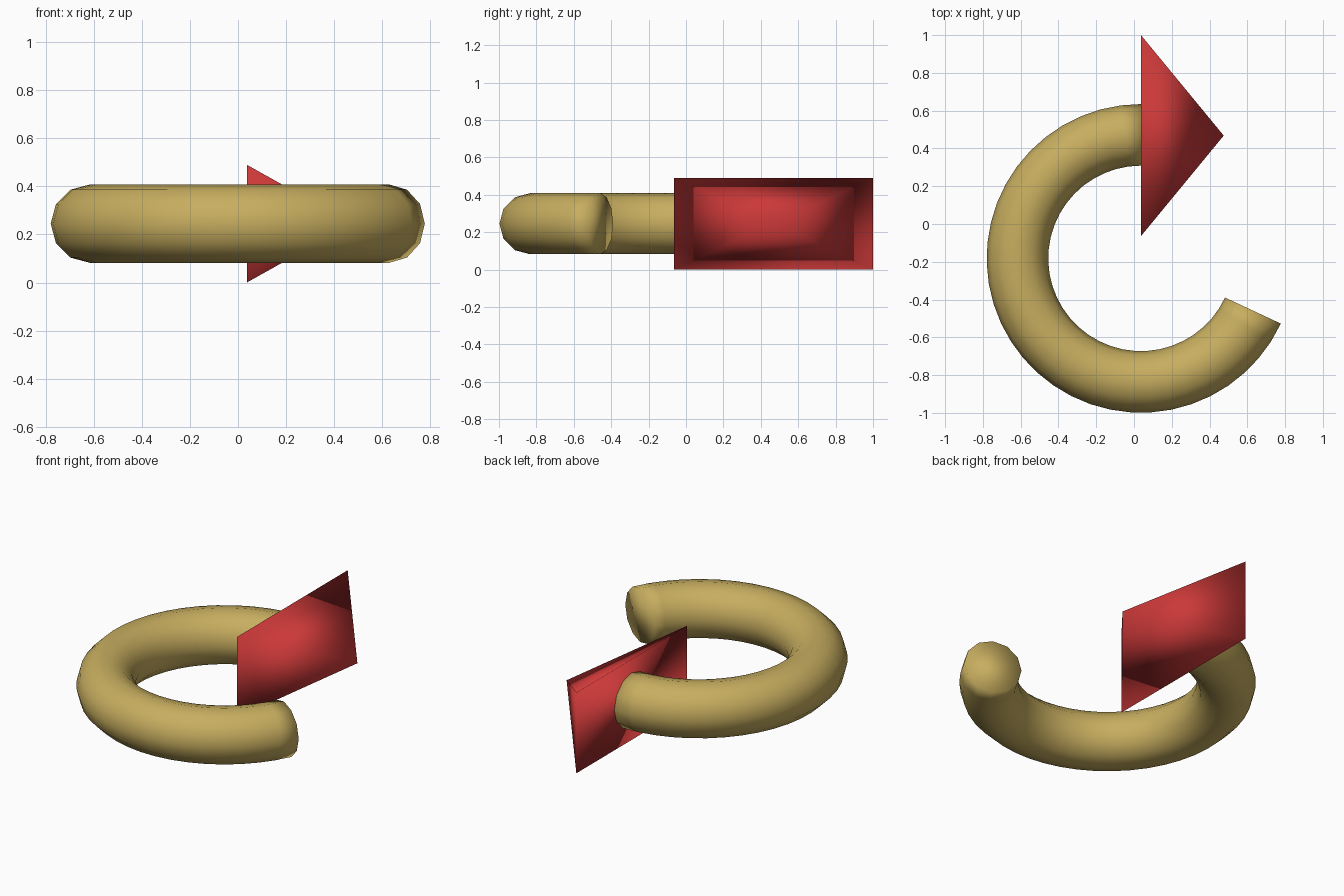
import bpy, bmesh
from math import radians, sqrt
from mathutils import Matrix, Vector

cube = bpy.data.objects.get("Cube")
if cube:
    bpy.data.objects.remove(cube, do_unlink=True)


def material(name, rgb):
    mat = bpy.data.materials.new(name)
    mat.use_nodes = True
    color = (*rgb, 1.0)
    mat.diffuse_color = color
    mat.node_tree.nodes["Principled BSDF"].inputs["Base Color"].default_value = color
    return mat


def finish(bm, name, mat):
    """Turn a bmesh into a smooth-shaded, coloured object."""
    bmesh.ops.recalc_face_normals(bm, faces=bm.faces)
    for face in bm.faces:
        face.smooth = True
    mesh = bpy.data.meshes.new(name)
    bm.to_mesh(mesh)
    bm.free()
    mesh.materials.append(mat)
    obj = bpy.data.objects.new(name, mesh)
    bpy.context.collection.objects.link(obj)
    return obj


gold = material("gold", (0.57, 0.42, 0.115))
red = material("red", (0.60, 0.04, 0.04))

CENTER = Vector((0.037, -0.182, 0.245))
RING_RADIUS, TUBE_RADIUS = 0.654, 0.163

# Curved shaft: a 12-sided circle spun through 245 degrees, then capped
bm = bmesh.new()
start = CENTER + Vector((0, RING_RADIUS, 0))
bmesh.ops.create_circle(bm, segments=12, radius=TUBE_RADIUS,
                        matrix=Matrix.Translation(start) @ Matrix.Rotation(radians(90), 4, 'Y'))
bmesh.ops.spin(bm, geom=bm.verts[:] + bm.edges[:], cent=CENTER, axis=(0, 0, 1),
               angle=radians(245), steps=32)
bmesh.ops.holes_fill(bm, edges=[e for e in bm.edges if e.is_boundary], sides=12)
finish(bm, "curved_shaft", gold)

# Arrow head: four-sided pyramid with a rectangular base, pointing along +x
LENGTH, HALF_WIDTH, HALF_HEIGHT = 0.438, 0.532, 0.245
bm = bmesh.new()
place = (Matrix.Translation((CENTER.x + LENGTH / 2, 1 - HALF_WIDTH, CENTER.z))
         @ Matrix.Rotation(radians(90), 4, 'Y')
         @ Matrix.Diagonal((HALF_HEIGHT, HALF_WIDTH, 1, 1))
         @ Matrix.Rotation(radians(45), 4, 'Z'))
bmesh.ops.create_cone(bm, cap_ends=True, segments=4, radius1=sqrt(2), radius2=0,
                      depth=LENGTH, matrix=place)
bmesh.ops.remove_doubles(bm, verts=bm.verts, dist=0.0001)
finish(bm, "arrow_head", red)
